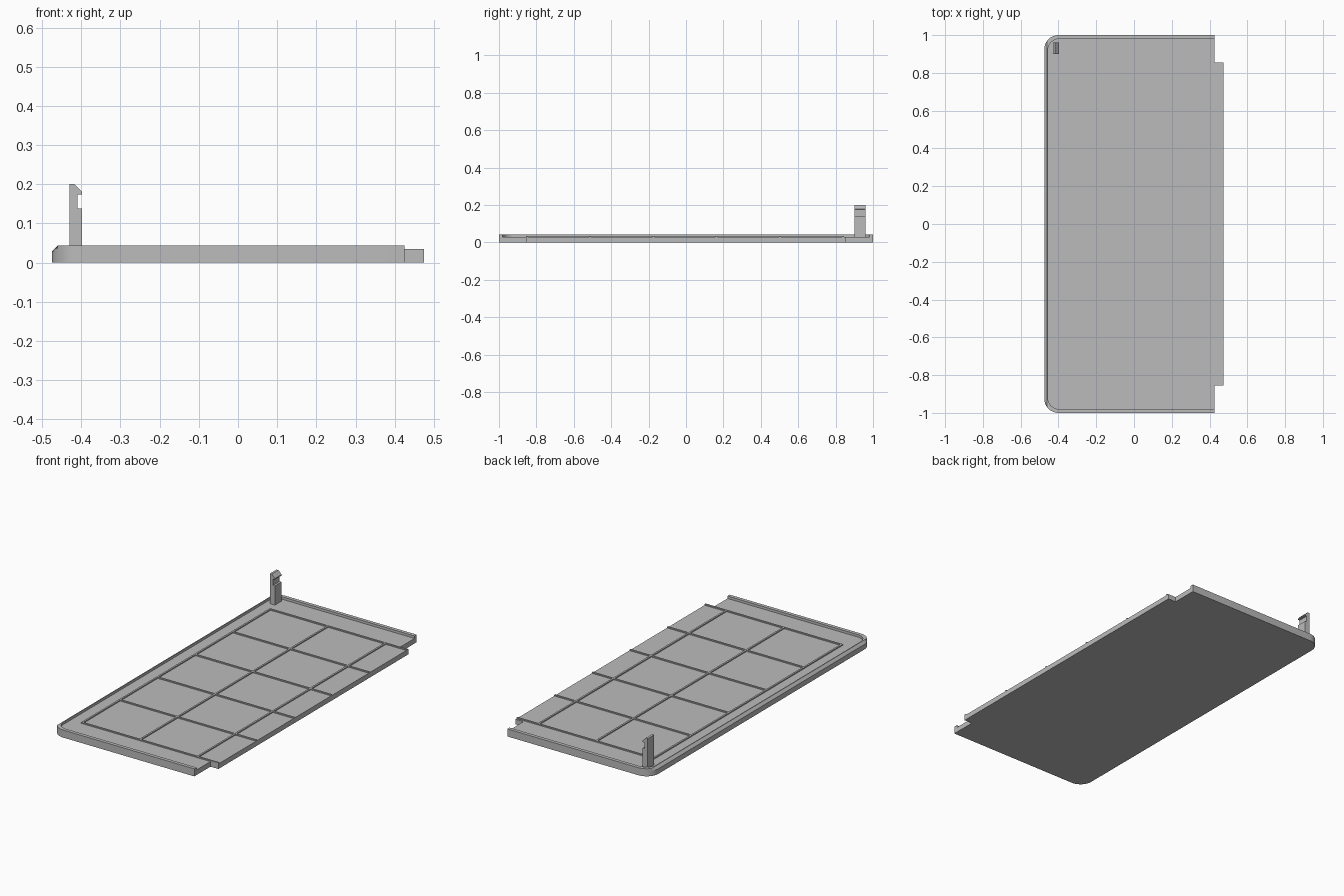
import bpy
import bmesh
from math import cos, sin, pi

cube = bpy.data.objects.get("Cube")
if cube:
    bpy.data.objects.remove(cube)

grey = bpy.data.materials.new("plain grey")
grey.use_nodes = True
COLOUR = (0.5, 0.5, 0.5, 1)
grey.diffuse_color = COLOUR
grey.node_tree.nodes["Principled BSDF"].inputs["Base Color"].default_value = COLOUR

LEFT, RIGHT, TAB_END = -0.475, 0.425, 0.475
TAB_Y = 0.855
FLOOR, RIM_TOP, RIB_TOP = 0.029, 0.043, 0.035


def finish(name, bm):
    bmesh.ops.recalc_face_normals(bm, faces=bm.faces)
    mesh = bpy.data.meshes.new(name)
    bm.to_mesh(mesh)
    bm.free()
    mesh.materials.append(grey)
    obj = bpy.data.objects.new(name, mesh)
    bpy.context.collection.objects.link(obj)
    bpy.ops.object.select_all(action="DESELECT")
    obj.select_set(True)
    bpy.context.view_layer.objects.active = obj
    bpy.ops.object.shade_smooth_by_angle(angle=0.5)
    return obj


def prism(name, points, offset):
    bm = bmesh.new()
    face = bm.faces.new([bm.verts.new(p) for p in points])
    new = bmesh.ops.extrude_face_region(bm, geom=[face])["geom"]
    moved = [v for v in new if isinstance(v, bmesh.types.BMVert)]
    bmesh.ops.translate(bm, verts=moved, vec=offset)
    return finish(name, bm)


def outline(left, half, radius, steps=10):
    """Rounded path around the closed sides, from front right to back right."""
    corner = [(left + radius - radius * sin(t), -half + radius - radius * cos(t))
              for t in (i * pi / 2 / steps for i in range(steps + 1))]
    front = [(RIGHT, -half)] + corner
    return front + [(x, -y) for x, y in reversed(front)]


# Base plate with the narrower tab on its open side
tab = [(RIGHT, TAB_Y), (TAB_END, TAB_Y), (TAB_END, -TAB_Y), (RIGHT, -TAB_Y)]
plate = outline(LEFT, 1, 0.075) + tab
prism("base_plate", [(x, y, 0) for x, y in plate], (0, 0, FLOOR))

# Raised rim, chamfered along the outer long side
outer = outline(LEFT, 1, 0.075)
inner = outline(-0.456, 0.98, 0.06)
bm = bmesh.new()
rings = []
for (ox, oy), (ix, iy) in zip(outer, inner):
    section = [(ox, oy, FLOOR), (max(ox, -0.461), oy, RIM_TOP),
               (ix, iy, RIM_TOP), (ix, iy, FLOOR)]
    rings.append([bm.verts.new(p) for p in section])
for a, b in zip(rings, rings[1:]):
    for i in range(4):
        j = (i + 1) % 4
        bm.faces.new((a[i], a[j], b[j], b[i]))
bm.faces.new(rings[0])
bm.faces.new(rings[-1])
finish("rim", bm)


def rib(name, x0, x1, y0, y1):
    z = FLOOR - 0.004
    prism(name, [(x0, y0, z), (x1, y0, z), (x1, y1, z), (x0, y1, z)],
          (0, 0, RIB_TOP - z))


# Grid of thin stiffening ribs
W = 0.005
PITCH, START = 0.338, -0.85
for k in range(6):
    y = START + k * PITCH
    rib(f"cross_rib_{k + 1}", -0.385 - W, TAB_END, y - W, y + W)
for k in range(3):
    x = -0.385 + k * 0.363
    rib(f"long_rib_{k + 1}", x - W, x + W, START, START + 5 * PITCH)

# Upright latch with a notch and hooked tip
latch = [(-0.43, 0.025), (-0.43, 0.2), (-0.417, 0.2), (-0.398, 0.18),
         (-0.398, 0.174), (-0.41, 0.174), (-0.41, 0.138),
         (-0.398, 0.138), (-0.398, 0.025)]
prism("latch", [(x, 0.9, z) for x, z in latch], (0, 0.06, 0))
